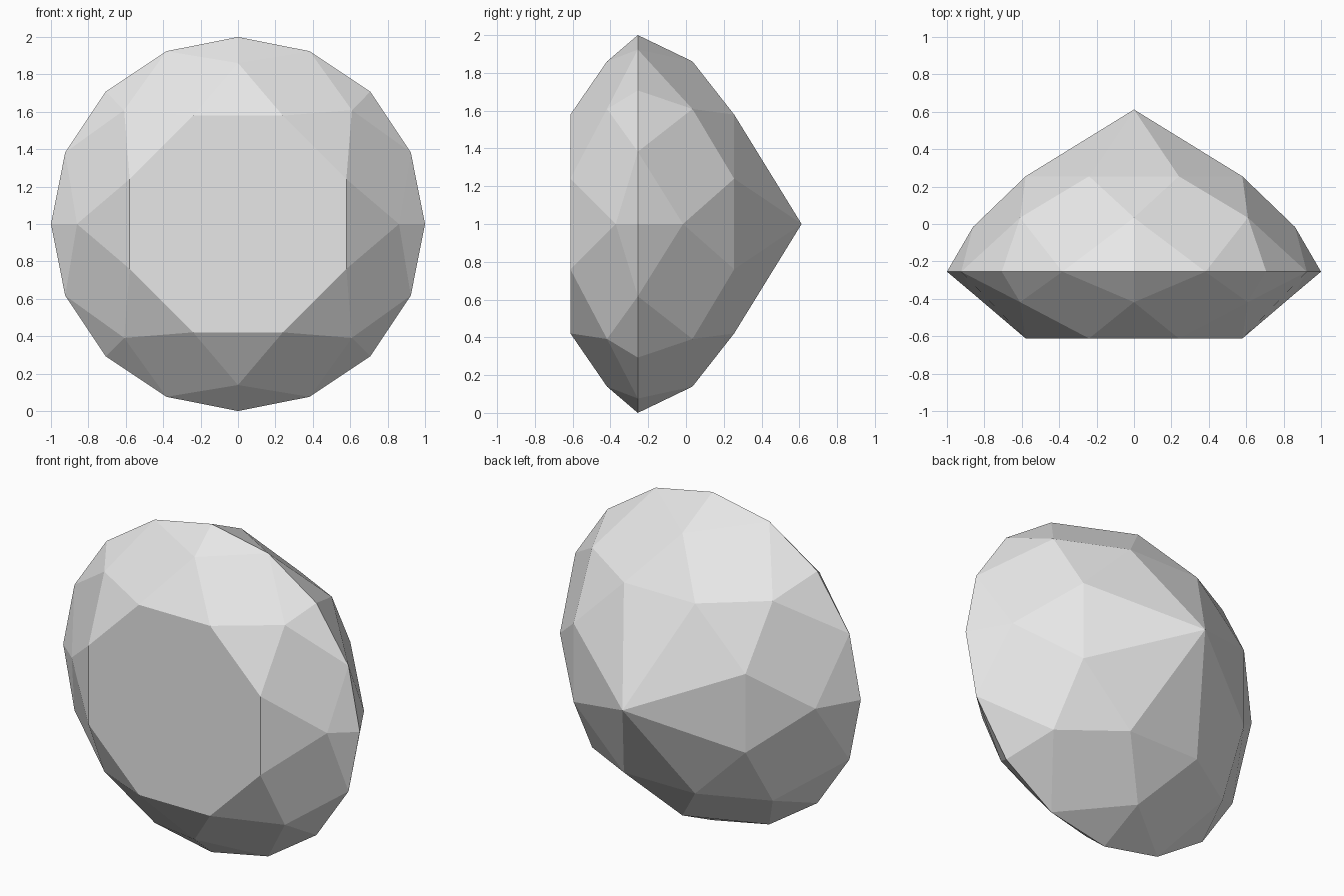
import bpy, bmesh, math

cube = bpy.data.objects.get("Cube")
if cube:
    bpy.data.objects.remove(cube, do_unlink=True)

# Single pale grey stone material
GREY = (0.8, 0.8, 0.8, 1.0)
stone = bpy.data.materials.new("pale_grey_stone")
stone.use_nodes = True
stone.diffuse_color = GREY
bsdf = next(n for n in stone.node_tree.nodes if n.type == 'BSDF_PRINCIPLED')
bsdf.inputs["Base Color"].default_value = GREY

bm = bmesh.new()


def point(step, radius, y):
    """Vertex on a ring around the y axis; one step is 22.5 degrees from the top."""
    a = math.radians(22.5 * step)
    return bm.verts.new((radius * math.sin(a), y, 1 + radius * math.cos(a)))


def facets(girdle, inner_y, mid_y, side_y):
    """Star, kite and girdle facets between the girdle and an inner octagon."""
    inner = [point(2 * i + 1, 0.627, inner_y) for i in range(8)]
    # The two points on the x axis sit at their own depth
    mid = [point(2 * i, 0.861, side_y if i in (2, 6) else mid_y) for i in range(8)]
    for i in range(8):
        j, g = (i + 1) % 8, 2 * i
        bm.faces.new((inner[i - 1], inner[i], mid[i]))                # star
        bm.faces.new((inner[i], mid[i], girdle[g + 1], mid[j]))       # kite
        bm.faces.new((mid[i], girdle[g], girdle[g + 1]))              # girdle pair
        bm.faces.new((mid[i], girdle[g - 1], girdle[g]))
    return inner


# Widest ring
girdle = [point(i, 1.0, -0.255) for i in range(16)]

# Crown with its flat table at the front
bm.faces.new(facets(girdle, -0.612, -0.418, -0.372))

# Pavilion closing to a point at the back
lower = facets(girdle, 0.255, 0.034, -0.016)
culet = bm.verts.new((0, 0.612, 1))
for i in range(8):
    bm.faces.new((lower[i - 1], lower[i], culet))

bmesh.ops.recalc_face_normals(bm, faces=bm.faces[:])
mesh = bpy.data.meshes.new("gemstone")
bm.to_mesh(mesh)
bm.free()
mesh.materials.append(stone)
gem = bpy.data.objects.new("gemstone", mesh)
bpy.context.collection.objects.link(gem)
